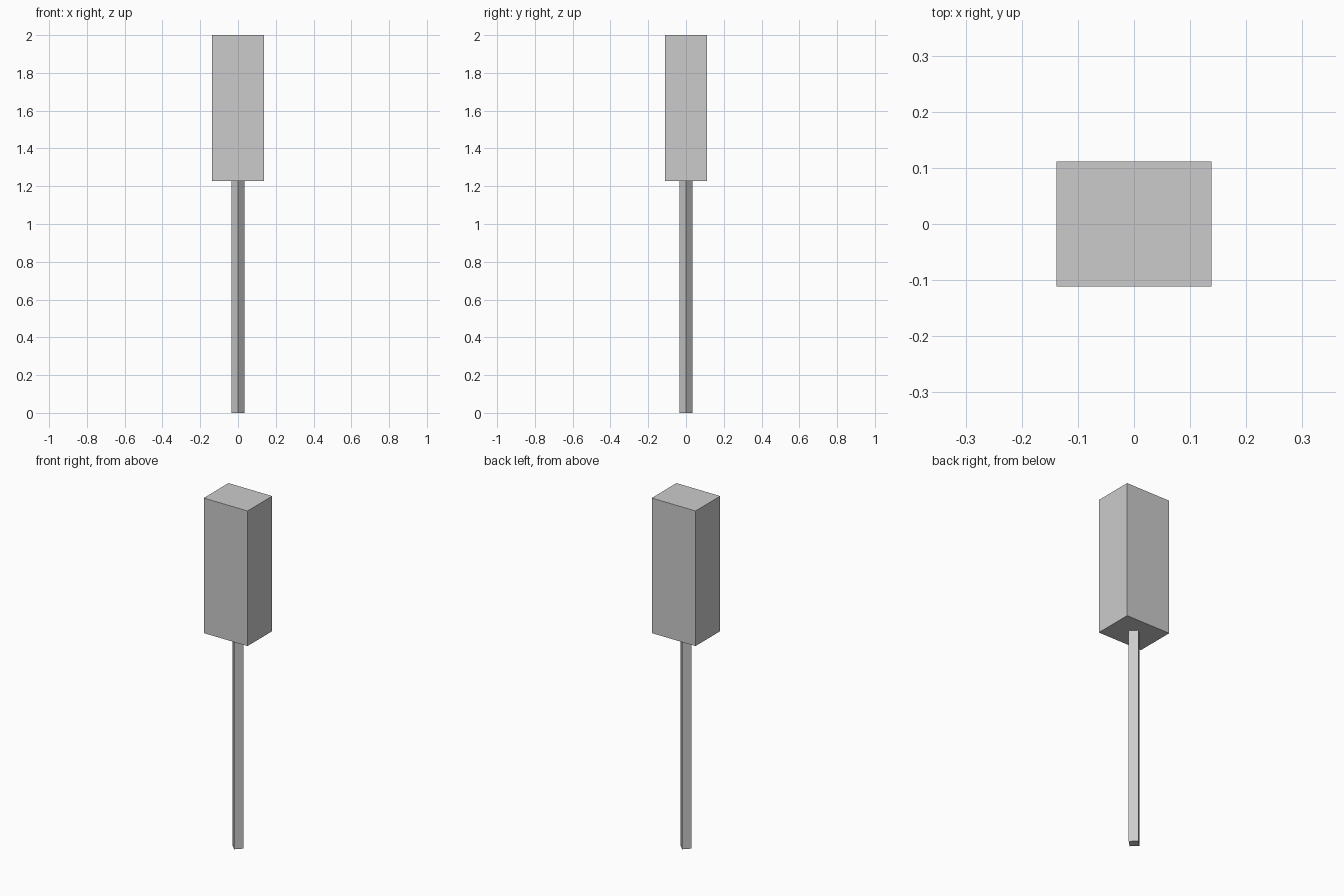
import bpy
import math

if "Cube" in bpy.data.objects:
    bpy.data.objects.remove(bpy.data.objects["Cube"])

BOX_BOTTOM = 1.228
TOP = 2.0

# Four-sided post, corners facing front, back and sides
bpy.ops.mesh.primitive_cylinder_add(
    vertices=4, radius=0.035, depth=BOX_BOTTOM, location=(0, 0, BOX_BOTTOM / 2))
post = bpy.context.object
post.name = "post"
# Make sure the corners sit on the x and y axes
corner = post.data.vertices[0].co
turn = -math.atan2(corner.y, corner.x)
post.rotation_euler.z = turn

# Rectangular box on top of the post
bpy.ops.mesh.primitive_cube_add(size=1, location=(0, 0, (BOX_BOTTOM + TOP) / 2))
box = bpy.context.object
box.name = "top_box"
box.scale = (0.277, 0.223, TOP - BOX_BOTTOM)
